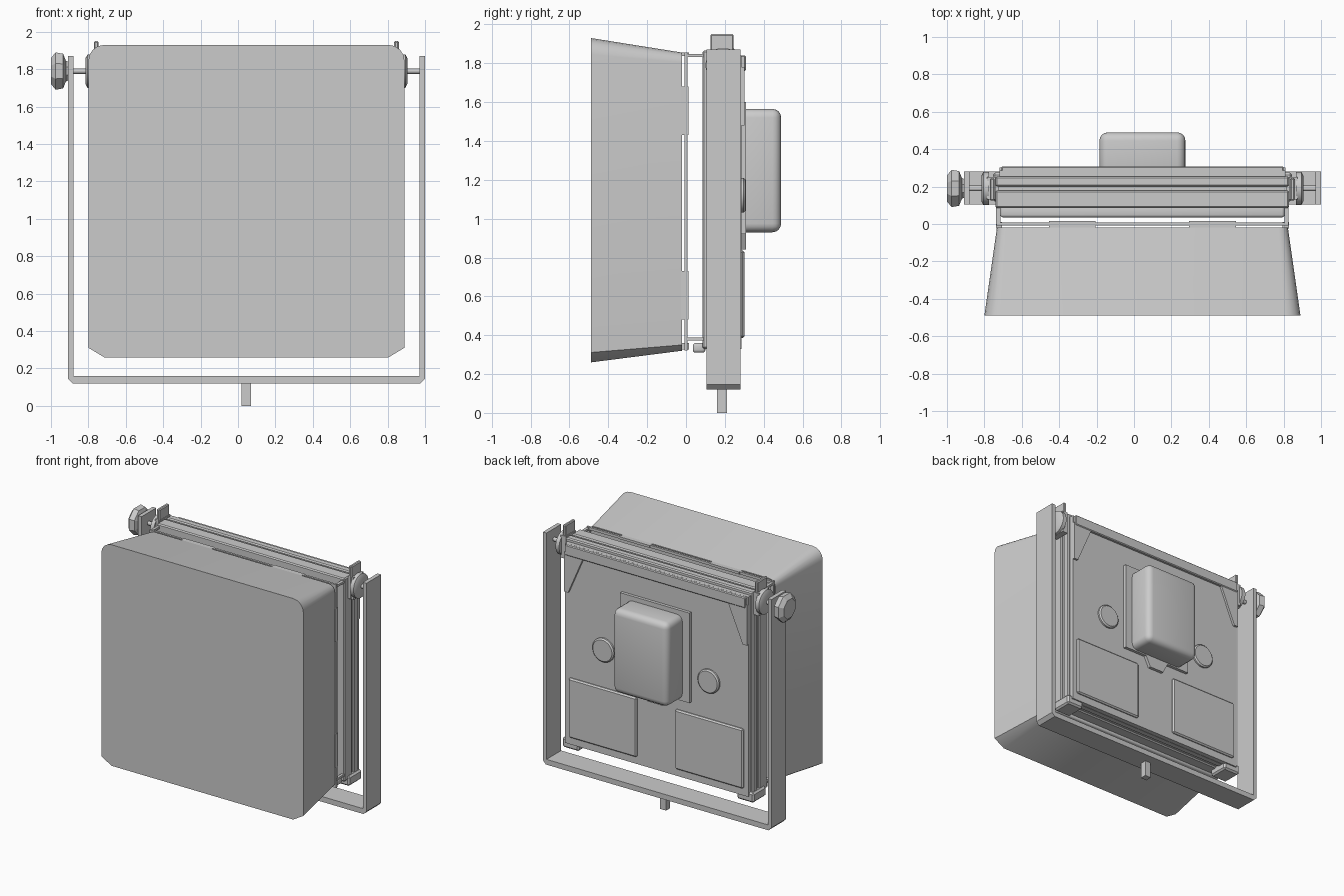
import bpy, bmesh, math
from mathutils import Matrix, Vector

if "Cube" in bpy.data.objects:
    bpy.data.objects.remove(bpy.data.objects["Cube"])

grey = bpy.data.materials.new("plain_grey")
grey.use_nodes = True
GREY = (0.6, 0.6, 0.6, 1)
grey.diffuse_color = GREY
grey.node_tree.nodes["Principled BSDF"].inputs["Base Color"].default_value = GREY

C = 0.045          # x of the lamp's middle plane
PIVOT = Vector((0, 0.19, 1.79))


def finish(name, bm, smooth=False):
    bmesh.ops.recalc_face_normals(bm, faces=bm.faces)
    mesh = bpy.data.meshes.new(name)
    bm.to_mesh(mesh)
    bm.free()
    obj = bpy.data.objects.new(name, mesh)
    bpy.context.collection.objects.link(obj)
    mesh.materials.append(grey)
    if smooth:
        bpy.ops.object.select_all(action='DESELECT')
        obj.select_set(True)
        bpy.context.view_layer.objects.active = obj
        bpy.ops.object.shade_smooth_by_angle(angle=math.radians(40))
    return obj


def loft(name, rings, smooth=False):
    """Skin a list of equal-length point rings and cap both ends."""
    bm = bmesh.new()
    loops = [[bm.verts.new(p) for p in ring] for ring in rings]
    n = len(loops[0])
    for a, b in zip(loops, loops[1:]):
        for i in range(n):
            j = (i + 1) % n
            bm.faces.new((a[i], a[j], b[j], b[i]))
    bm.faces.new(loops[0])
    bm.faces.new(loops[-1][::-1])
    return finish(name, bm, smooth)


def plate(name, outline, y0, y1):
    """Extrude an (x, z) outline, x measured from the lamp's middle."""
    return loft(name, [[(C + x, y, z) for x, z in outline] for y in (y0, y1)])


def box(name, x, y, z, bevel=0, segments=1):
    """Box from (min, max) ranges, x measured from the lamp's middle."""
    bm = bmesh.new()
    bmesh.ops.create_cube(bm, size=1)
    for v in bm.verts:
        v.co = [r[0] + (c + 0.5) * (r[1] - r[0])
                for c, r in zip(v.co, ((C + x[0], C + x[1]), y, z))]
    if bevel:
        bmesh.ops.bevel(bm, geom=bm.edges[:], offset=bevel, segments=segments,
                        profile=0.5, affect='EDGES')
    return finish(name, bm, segments > 1)


def lathe(name, centre, axis, profile, sides=24):
    """Turn (distance, radius) pairs about an axis through centre."""
    turn = Vector(axis).to_track_quat('Z', 'Y')
    rings = []
    for d, r in profile:
        ring = []
        for i in range(sides):
            a = 2 * math.pi * (i + 0.5) / sides
            p = Vector((r * math.cos(a), r * math.sin(a), d))
            ring.append(Vector(centre) + turn @ p)
        rings.append(ring)
    return loft(name, rings, sides > 12)


def rounded_outline(y, half, z0, z1, cut):
    """Rectangle with rounded top corners and cut bottom corners."""
    pts = [(-half + cut, z0), (half - cut, z0), (half, z0 + cut * 0.6)]
    for side, start in ((1, 0), (-1, 90)):
        for k in range(5):
            a = math.radians(start + k * 22.5)
            pts.append((side * (half - cut) + cut * math.cos(a),
                        z1 - cut + cut * math.sin(a)))
    pts.append((-half, z0 + cut * 0.6))
    return [(C + x, y, z) for x, z in pts]


# Softbox
loft("softbox", [rounded_outline(-0.49, 0.845, 0.26, 1.93, 0.085),
                 rounded_outline(-0.02, 0.778, 0.32, 1.855, 0.05)], True)

# Thin mounting frame behind the softbox, with its fastening pads
for name, z in (("top", (1.835, 1.855)), ("bottom", (0.32, 0.34))):
    box("mount_frame_" + name, (-0.78, 0.78), (-0.008, 0.008), z)
for side, s in (("right", -1), ("left", 1)):
    def span(a, b):
        return tuple(sorted((s * a, s * b)))

    box("mount_frame_" + side, span(0.755, 0.78), (-0.008, 0.008), (0.32, 1.855))
    for z in ((1.43, 1.68), (0.48, 0.73)):
        box("side_pad_" + side, span(0.75, 0.783), (-0.025, 0.012), z)
    for z in ((1.837, 1.855), (0.327, 0.36)):
        box("pad_" + side, span(0.25, 0.5), (-0.022, 0.015), z)

    # Links between frame and lamp body
    for z in (1.84, 0.38):
        box("link_" + side, span(0.76, 0.782), (0, 0.1), (z - 0.008, z + 0.008))

    # Corner feet
    box("corner_foot_" + side, span(0.66, 0.8), (0.12, 0.275), (0.285, 0.36), 0.012)

    # Hinge bracket, pivot and yoke arm
    box("bracket_" + side, span(0.785, 0.83), (0.13, 0.25), (1.7, 1.87))
    box("bracket_tab_" + side, span(0.79, 0.815), (0.125, 0.245), (1.7, 1.95), 0.006)
    lathe("pivot_" + side, PIVOT + Vector((C + s * 0.82, 0, 0)), (s, 0, 0),
          [(0, 0.09), (0.03, 0.09), (0.04, 0.07), (0.04, 0.015), (0.13, 0.015)])

    # Back corner gusset, reinforcing the top band
    plate("gusset_" + side, [(s * 0.765, 1.78), (s * 0.6, 1.78),
                             (s * 0.73, 1.48), (s * 0.765, 1.48)], 0.28, 0.302)

    # Back panels and dials
    box("back_panel_" + side, span(0.16, 0.73), (0.27, 0.302), (0.385, 0.835), 0.01)
    lathe("dial_" + side, (C + s * 0.44, 0.27, 1.12), (0, 1, 0),
          [(0, 0.09), (0.027, 0.09), (0.036, 0.08)])

# Lamp body: two slabs with a slot between, and a back cover
box("body_front", (-0.785, 0.785), (0.085, 0.18), (0.33, 1.865), 0.008)
box("body_core", (-0.77, 0.77), (0.17, 0.21), (0.34, 1.83))
box("body_rear", (-0.785, 0.785), (0.2, 0.255), (0.33, 1.865), 0.008)
box("back_cover", (-0.765, 0.765), (0.25, 0.285), (0.33, 1.84))
box("top_band", (-0.755, 0.755), (0.28, 0.308), (1.76, 1.84), 0.006)
box("bottom_lip", (-0.76, 0.76), (0.035, 0.1), (0.31, 0.36), 0.015, 3)

# Power housing on the back
plate("housing_base", [(-0.29, 0.92), (-0.1, 0.92), (-0.06, 0.84), (0.06, 0.84),
                       (0.1, 0.92), (0.29, 0.92), (0.29, 1.6), (-0.29, 1.6)],
      0.275, 0.308)
box("housing", (-0.23, 0.23), (0.25, 0.49), (0.93, 1.565), 0.045, 4)

# Yoke with cut bottom corners, and its spigot
W, T, K = 0.955, 0.03, 0.025
plate("yoke", [(-W, 1.87), (-W, 0.12 + K), (-W + K, 0.12), (W - K, 0.12),
               (W, 0.12 + K), (W, 1.87), (W - T, 1.87), (W - T, 0.16),
               (-W + T, 0.16), (-W + T, 1.87)], 0.105, 0.28)
box("spigot", (-0.025, 0.025), (0.16, 0.21), (0, 0.13))

# Tightening knob
lathe("clamp_knob", PIVOT + Vector((-0.9, 0, 0)), (-1, 0, 0),
      [(0, 0.05), (0.02, 0.06), (0.035, 0.1), (0.075, 0.108), (0.1, 0.075)], 8)
